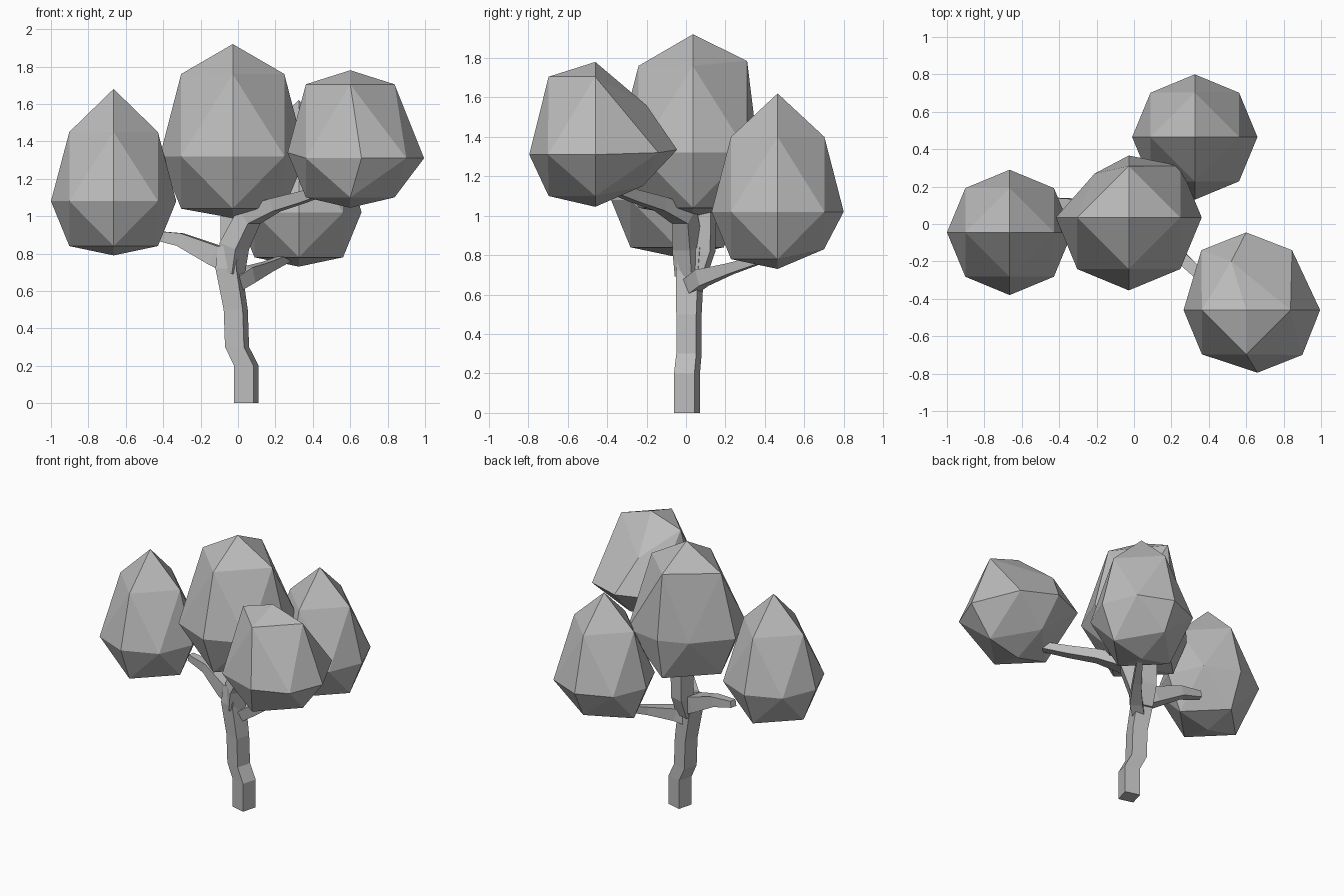
import bpy
import bmesh
from itertools import product
from mathutils import Vector

cube = bpy.data.objects.get("Cube")
if cube:
    bpy.data.objects.remove(cube)

grey = bpy.data.materials.new("plain grey")
grey.use_nodes = True
grey.diffuse_color = (0.5, 0.5, 0.5, 1)
grey.node_tree.nodes["Principled BSDF"].inputs["Base Color"].default_value = (0.5, 0.5, 0.5, 1)


def finish(name, bm):
    bmesh.ops.recalc_face_normals(bm, faces=bm.faces[:])
    mesh = bpy.data.meshes.new(name)
    bm.to_mesh(mesh)
    bm.free()
    mesh.materials.append(grey)
    bpy.context.scene.collection.objects.link(bpy.data.objects.new(name, mesh))


# Faceted egg: a once-subdivided octahedron with its own height for each ring
def crown(name, x, y, radius, heights, moved=None):
    bottom, lower, middle, upper, top = heights
    moved = moved or {}
    bm = bmesh.new()
    verts = {}

    def vert(key):
        if key not in verts:
            sx, sy, sz = key
            count = abs(sx) + abs(sy) + abs(sz)
            r = radius * (1 if count == 1 else 0.707)
            if sz == 0:
                z = middle
            elif count == 1:
                z = top if sz > 0 else bottom
            else:
                z = upper if sz > 0 else lower
            verts[key] = bm.verts.new(moved.get(key, (x + sx * r, y + sy * r, z)))
        return verts[key]

    for sx, sy, sz in product((-1, 1), repeat=3):
        a, b, c = (sx, 0, 0), (0, sy, 0), (0, 0, sz)
        ab, bc, ca = (sx, sy, 0), (0, sy, sz), (sx, 0, sz)
        for tri in ((a, ab, ca), (b, bc, ab), (c, ca, bc), (ab, bc, ca)):
            bm.faces.new([vert(k) for k in tri])
    finish(name, bm)


# Square-section limb along a path of (x, y, z, width)
def limb(name, path, side, level=False):
    bm = bmesh.new()
    side = Vector(side).normalized()
    points = [Vector(p[:3]) for p in path]
    rings = []
    for i, p in enumerate(points):
        along = points[min(i + 1, len(points) - 1)] - points[max(i - 1, 0)]
        if level:
            along = Vector((0, 0, 1))
        across = along.cross(side).normalized()
        h = path[i][3] / 2
        rings.append([bm.verts.new(p + side * (u * h) + across * (v * h))
                      for u, v in ((-1, -1), (1, -1), (1, 1), (-1, 1))])
    for low, high in zip(rings, rings[1:]):
        for k in range(4):
            n = (k + 1) % 4
            bm.faces.new((low[k], low[n], high[n], high[k]))
    bm.faces.new(rings[0])
    bm.faces.new(rings[-1])
    finish(name, bm)


# Trunk and its upper fork
twist = (0.26, 0.96, 0)
limb("trunk", [(0.045, 0.005, 0, 0.107), (0.045, 0.005, 0.2, 0.107),
               (-0.005, 0.015, 0.3, 0.105), (-0.012, 0.015, 0.5, 0.105),
               (-0.05, 0.02, 0.72, 0.115), (-0.04, 0.03, 0.84, 0.11)], twist, True)
limb("centre_branch", [(-0.04, 0.04, 0.68, 0.1), (-0.03, 0.085, 0.82, 0.105),
                       (-0.03, 0.09, 1.1, 0.105)], twist, True)

# Side branches
limb("front_left_branch", [(-0.04, 0.02, 0.7, 0.11), (-0.02, 0.01, 0.84, 0.115),
                           (0.06, -0.01, 1.0, 0.105), (0.2, -0.13, 1.06, 0.07),
                           (0.34, -0.26, 1.1, 0.06), (0.46, -0.37, 1.14, 0.05)],
     (0.63, 0.77, 0))
limb("right_branch", [(-0.03, 0.03, 0.74, 0.1), (-0.12, 0.05, 0.79, 0.11),
                      (-0.31, 0.1, 0.875, 0.07), (-0.46, 0.12, 0.9, 0.045)],
     (0.25, 0.97, 0))
limb("back_branch", [(-0.02, 0.02, 0.64, 0.08), (0.05, 0.08, 0.685, 0.085),
                     (0.16, 0.22, 0.73, 0.055), (0.27, 0.38, 0.78, 0.04)],
     (0.83, -0.55, 0))

# Leaf crowns
crown("right_crown", -0.665, -0.045, 0.335, (0.79, 0.84, 1.08, 1.45, 1.68))
crown("back_crown", 0.325, 0.465, 0.335, (0.73, 0.78, 1.02, 1.4, 1.62),
      {(0, 1, -1): (0.325, 0.7, 0.83)})
crown("centre_crown", -0.028, 0.035, 0.39, (0.99, 1.04, 1.32, 1.76, 1.92),
      {(0, 1, 0): (-0.028, 0.366, 1.33), (-1, 1, 0): (-0.21, 0.27, 1.32),
       (0, 1, 1): (-0.028, 0.31, 1.785)})
crown("front_left_crown", 0.6, -0.46, 0.335, (1.045, 1.1, 1.31, 1.705, 1.78),
      {(1, 0, 0): (0.995, -0.46, 1.31), (-1, 0, 0): (0.265, -0.46, 1.34),
       (0, 1, 0): (0.6, -0.045, 1.335), (0, -1, 0): (0.66, -0.795, 1.31),
       (1, 1, 0): (0.845, -0.14, 1.32), (-1, 1, 0): (0.36, -0.14, 1.33),
       (1, -1, 0): (0.9, -0.7, 1.31), (0, 1, 1): (0.52, -0.2, 1.56),
       (0, 1, -1): (0.6, -0.22, 1.15)})
